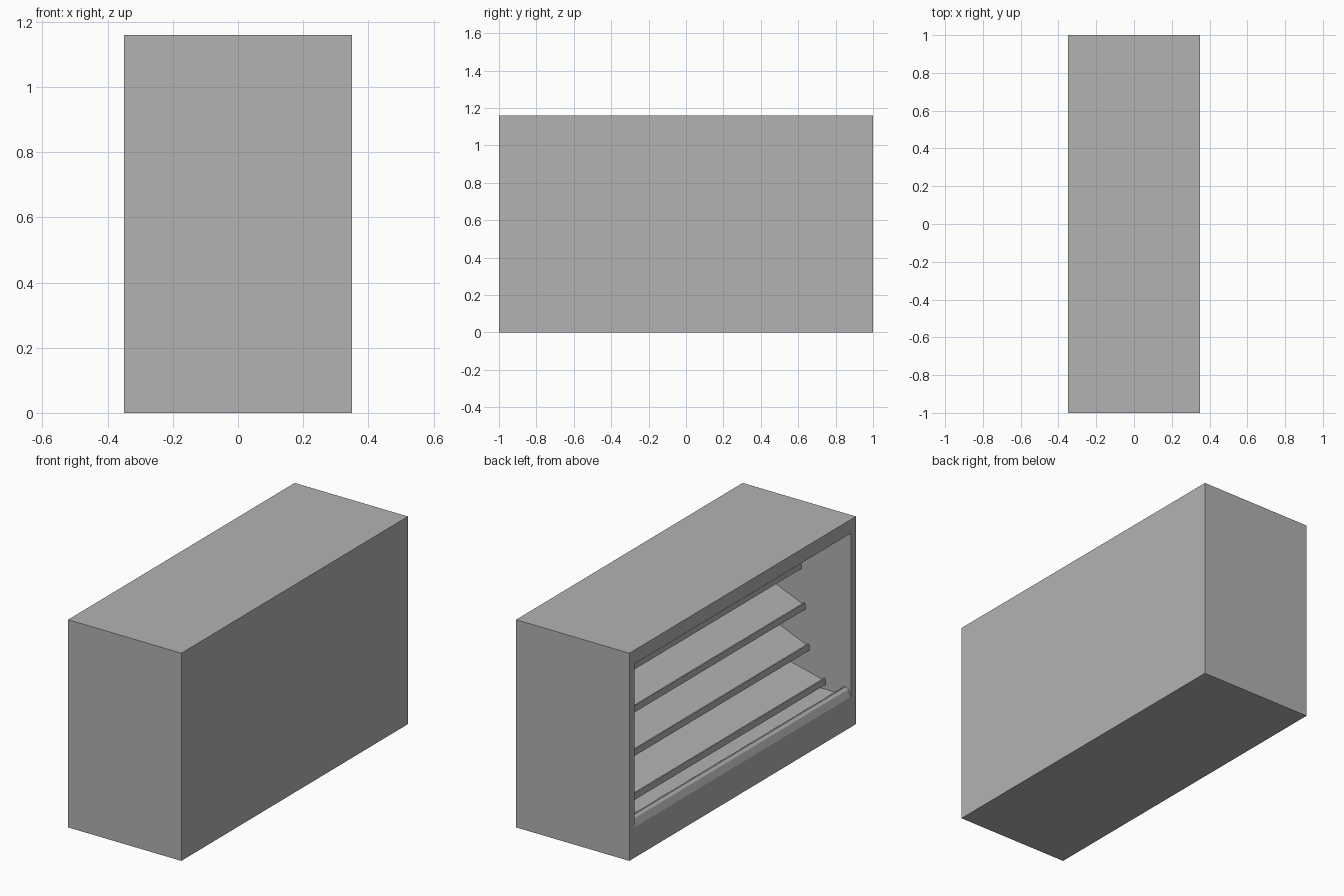
import bpy, bmesh

cube = bpy.data.objects.get("Cube")
if cube:
    bpy.data.objects.remove(cube, do_unlink=True)

grey = bpy.data.materials.new("plain_grey")
grey.use_nodes = True
colour = (0.448, 0.448, 0.448, 1)
grey.diffuse_color = colour
grey.node_tree.nodes["Principled BSDF"].inputs["Base Color"].default_value = colour

HALF_W, HALF_L, HEIGHT = 0.35, 1.0, 1.16
WALL = 0.045          # end and back panel thickness
BASE, HEADER = 0.17, 1.083
INNER = 2 * HALF_W - WALL   # depth of the cavity behind the opening


def extrude(name, profile, y0, y1):
    """Sweep a (depth from opening, height) profile along y."""
    bm = bmesh.new()
    face = bm.faces.new([bm.verts.new((d - HALF_W, y0, z)) for d, z in profile])
    swept = bmesh.ops.extrude_face_region(bm, geom=[face])["geom"]
    verts = [g for g in swept if isinstance(g, bmesh.types.BMVert)]
    bmesh.ops.translate(bm, verts=verts, vec=(0, y1 - y0, 0))
    bmesh.ops.recalc_face_normals(bm, faces=bm.faces)
    mesh = bpy.data.meshes.new(name)
    bm.to_mesh(mesh)
    bm.free()
    mesh.materials.append(grey)
    obj = bpy.data.objects.new(name, mesh)
    bpy.context.collection.objects.link(obj)
    return obj


inner_y = HALF_L - WALL
depth = 2 * HALF_W

# Base, closed side and top as one C-shaped section
extrude("cabinet_shell", [(0, 0), (depth, 0), (depth, HEIGHT), (0, HEIGHT),
                          (0, HEADER), (INNER, HEADER), (INNER, BASE), (0, BASE)],
        -inner_y, inner_y)

# End panels
panel = [(0, 0), (depth, 0), (depth, HEIGHT), (0, HEIGHT)]
extrude("front_end_panel", panel, -HALF_L, -inner_y)
extrude("back_end_panel", panel, inner_y, HALF_L)

# Sloped lip along the bottom of the opening
extrude("bottom_lip", [(0, BASE), (0.015, 0.208), (0.03, 0.219), (0.05, 0.21), (0.1, BASE)],
        -inner_y, inner_y)

# Tilted shelves with a raised front edge: (front depth, front height, slope)
shelves = [(0.155, 0.197, 0.23), (0.254, 0.362, 0.4),
           (0.279, 0.585, 0.4), (0.304, 0.805, 0.4)]
for i, (d, z, slope) in enumerate(shelves):
    rise = (INNER - d) * slope
    extrude(f"shelf_{i + 1}",
            [(d, z), (d + 0.004, z + 0.034), (d + 0.012, z + 0.034),
             (d + 0.014, z + 0.022), (INNER, z + 0.022 + rise), (INNER, z + rise)],
            -inner_y, inner_y)
